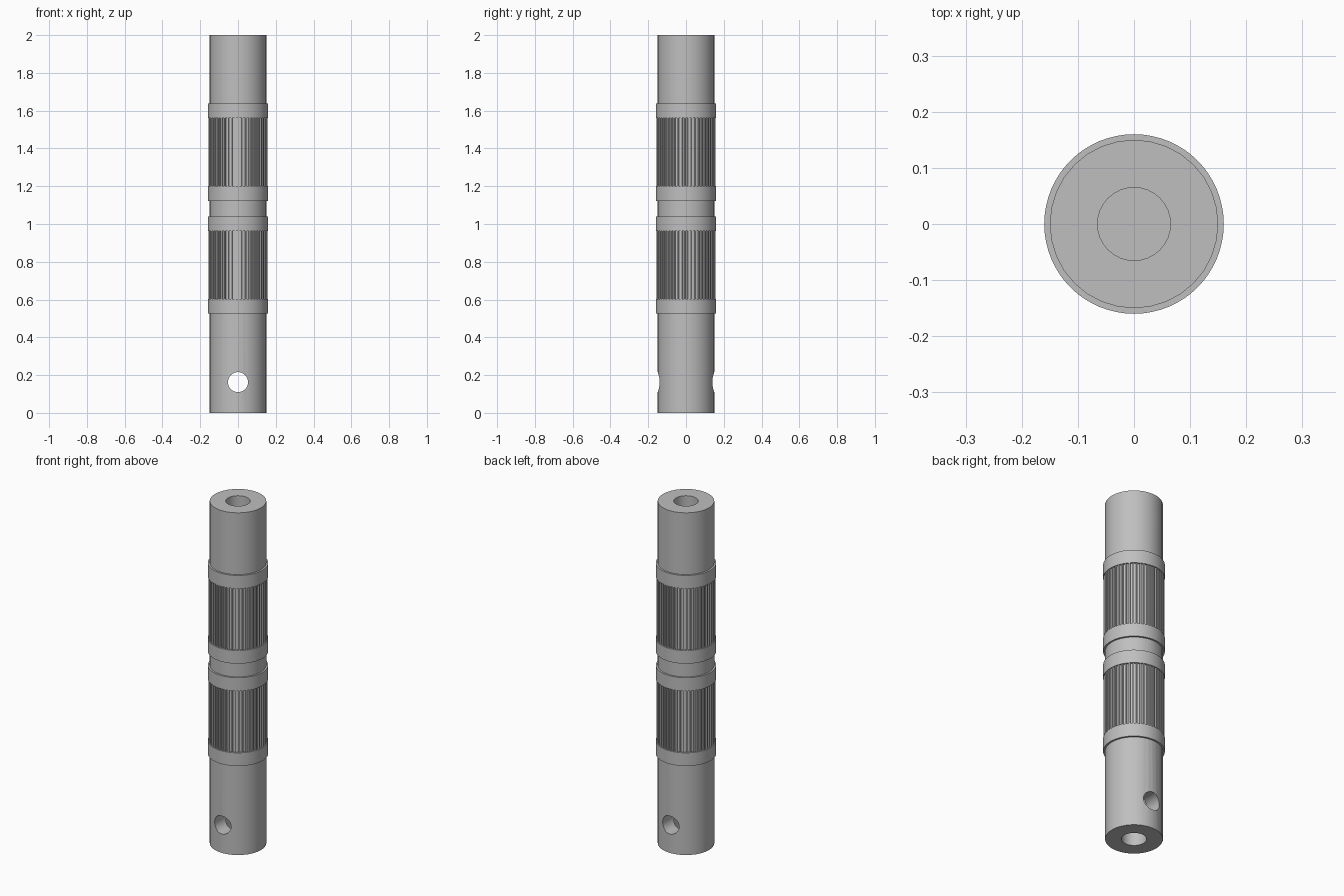
import bpy, bmesh, math

if "Cube" in bpy.data.objects:
    bpy.data.objects.remove(bpy.data.objects["Cube"])

steel = bpy.data.materials.new("grey_steel")
steel.use_nodes = True
grey = (0.52, 0.52, 0.52, 1)
steel.diffuse_color = grey
steel.node_tree.nodes["Principled BSDF"].inputs["Base Color"].default_value = grey

SHAFT_R, COLLAR_R, BORE_R = 0.15, 0.16, 0.065
BORE_DEPTH = 0.3


def finish(name, bm):
    bmesh.ops.recalc_face_normals(bm, faces=bm.faces)
    mesh = bpy.data.meshes.new(name)
    bm.to_mesh(mesh)
    bm.free()
    obj = bpy.data.objects.new(name, mesh)
    bpy.context.collection.objects.link(obj)
    mesh.materials.append(steel)
    return obj


def smooth(obj):
    bpy.ops.object.select_all(action="DESELECT")
    obj.select_set(True)
    bpy.context.view_layer.objects.active = obj
    bpy.ops.object.shade_smooth_by_angle(angle=math.radians(30))


def lathe(name, profile, sides):
    bm = bmesh.new()
    verts = [bm.verts.new((r, 0, z)) for r, z in profile]
    edges = [bm.edges.new(pair) for pair in zip(verts, verts[1:])]
    bmesh.ops.spin(bm, geom=verts + edges, cent=(0, 0, 0), axis=(0, 0, 1),
                   angle=math.tau, steps=sides, use_duplicate=False)
    bmesh.ops.remove_doubles(bm, verts=bm.verts, dist=1e-5)
    return finish(name, bm)


def prism(name, outline, z0, z1):
    bm = bmesh.new()
    face = bm.faces.new([bm.verts.new((x, y, z0)) for x, y in outline])
    top = bmesh.ops.extrude_face_region(bm, geom=[face])["geom"]
    bmesh.ops.translate(bm, vec=(0, 0, z1 - z0),
                        verts=[v for v in top if isinstance(v, bmesh.types.BMVert)])
    return finish(name, bm)


def polar(r, a):
    return r * math.cos(a), r * math.sin(a)


# Shaft with a blind bore in each end
shaft = lathe("shaft", [(0, BORE_DEPTH), (BORE_R, BORE_DEPTH), (BORE_R, 0),
                        (SHAFT_R, 0), (SHAFT_R, 2), (BORE_R, 2),
                        (BORE_R, 2 - BORE_DEPTH), (0, 2 - BORE_DEPTH)], 32)

# Cross hole through the lower end, front to back
bpy.ops.mesh.primitive_cylinder_add(vertices=32, radius=0.053, depth=0.5,
                                    location=(0, 0, 0.163),
                                    rotation=(math.pi / 2, 0, 0))
cutter = bpy.context.object
cutter.name = "cross_hole_cutter"
cutter.hide_render = True
cutter.data.materials.append(steel)
cut = shaft.modifiers.new("cross_hole", "BOOLEAN")
cut.operation, cut.object, cut.solver = "DIFFERENCE", cutter, "EXACT"
bpy.context.view_layer.objects.active = shaft
bpy.ops.object.modifier_apply(modifier=cut.name)
bpy.data.objects.remove(cutter)
smooth(shaft)

# Two splined bands, each held between a pair of collars
TEETH = 50
for side, base in (("lower", 0.525), ("upper", 1.123)):
    bottom, top, height = base + 0.077, base + 0.439, 0.077
    for end, z in (("bottom", base), ("top", top)):
        collar = lathe(f"{side}_{end}_collar",
                       [(0, z), (COLLAR_R, z), (COLLAR_R, z + height), (0, z + height)], 64)
        smooth(collar)
    outline = []
    for i in range(TEETH):
        for part, radius in ((0, 0.148), (0.45, 0.148), (0.55, 0.157), (0.9, 0.157)):
            outline.append(polar(radius, math.tau * (i + part) / TEETH))
    prism(f"{side}_spline", outline, bottom - 0.01, top + 0.01)
